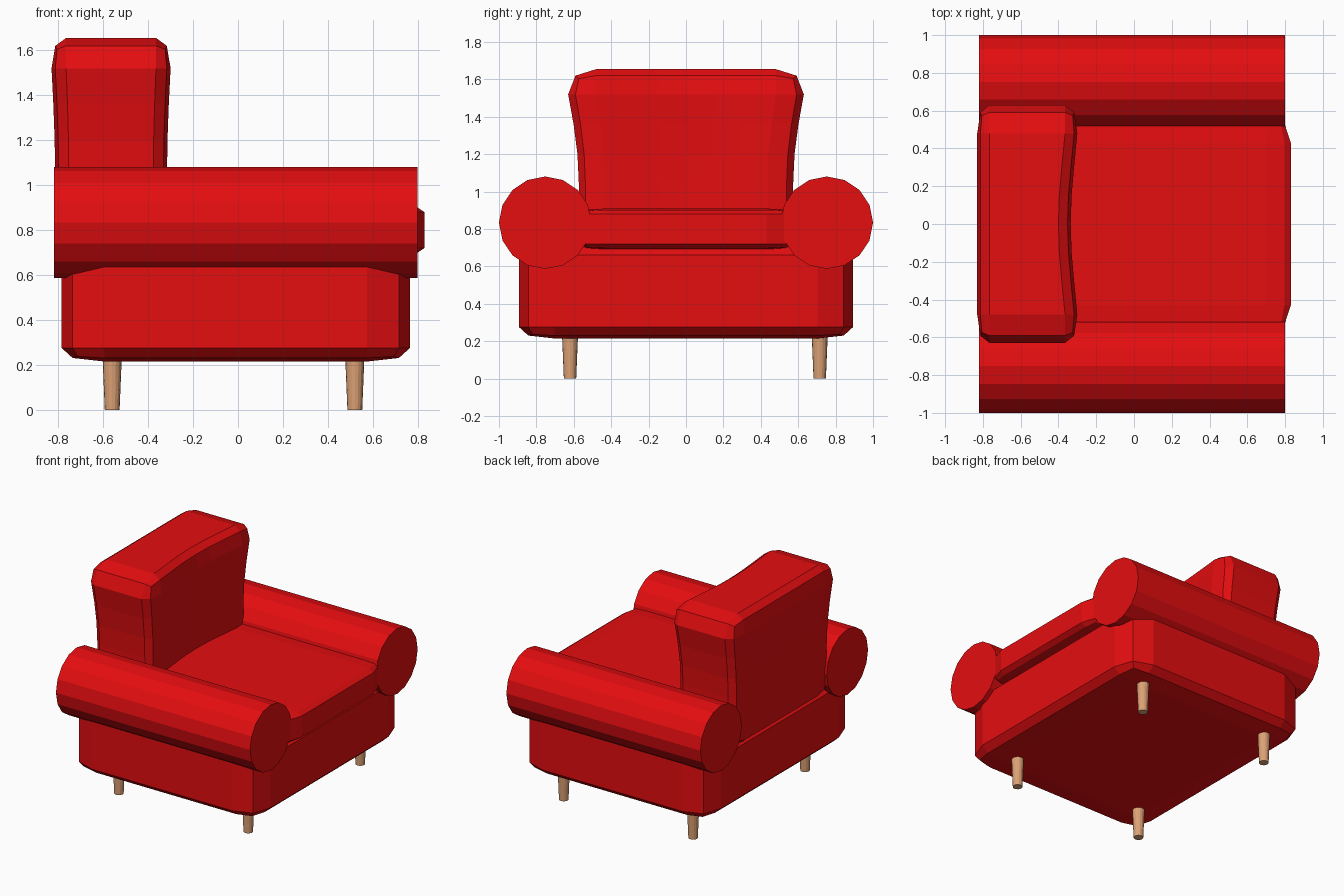
import bpy, bmesh, math
from mathutils import Vector

if "Cube" in bpy.data.objects:
    bpy.data.objects.remove(bpy.data.objects["Cube"])


def material(name, rgb):
    m = bpy.data.materials.new(name)
    m.diffuse_color = (*rgb, 1)
    m.use_nodes = True
    m.node_tree.nodes["Principled BSDF"].inputs["Base Color"].default_value = m.diffuse_color
    return m


RED = material("red fabric", (0.78, 0.004, 0.005))
WOOD = material("light wood", (0.72, 0.36, 0.18))


def finish(name, bm, mat):
    bmesh.ops.recalc_face_normals(bm, faces=bm.faces[:])
    me = bpy.data.meshes.new(name)
    bm.to_mesh(me)
    bm.free()
    me.materials.append(mat)
    ob = bpy.data.objects.new(name, me)
    bpy.context.collection.objects.link(ob)
    return ob


def bevelled_box(lo, hi, bevel):
    """Box with two-step rounded edges; the bevel size may differ per axis."""
    lo, hi = Vector(lo), Vector(hi)
    mid, size = (lo + hi) / 2, hi - lo
    bm = bmesh.new()
    bmesh.ops.create_cube(bm, size=1)
    for v in bm.verts:
        v.co = Vector([c * s / b for c, s, b in zip(v.co, size, bevel)])
    bmesh.ops.bevel(bm, geom=bm.edges[:], offset=1, segments=2,
                    profile=0.55, affect='EDGES')
    for v in bm.verts:
        v.co = Vector([c * b for c, b in zip(v.co, bevel)]) + mid
    return bm


def cut(bm, axis, values):
    """Add edge loops across the mesh at the given positions."""
    for val in values:
        co, no = Vector(), Vector()
        co[axis], no[axis] = val, 1
        bmesh.ops.bisect_plane(bm, geom=bm.verts[:] + bm.edges[:] + bm.faces[:],
                               plane_co=co, plane_no=no)


def cone(name, radii, start, end, sides, mat):
    """Closed cylinder or taper between two points."""
    a, b = Vector(start), Vector(end)
    bm = bmesh.new()
    bmesh.ops.create_cone(bm, cap_ends=True, segments=sides, radius1=radii[0],
                          radius2=radii[1], depth=(b - a).length)
    rot = Vector((0, 0, 1)).rotation_difference(b - a).to_matrix()
    for v in bm.verts:
        v.co = rot @ v.co + (a + b) / 2
    return finish(name, bm, mat)


# Base
finish("base", bevelled_box((-0.785, -0.892, 0.215), (0.765, 0.892, 0.72),
                            (0.19, 0.19, 0.06)), RED)

# Seat cushion
finish("seat_cushion", bevelled_box((-0.55, -0.57, 0.69), (0.83, 0.57, 0.91),
                                    (0.13, 0.14, 0.03)), RED)

# Backrest, flared towards the top with a slightly hollow front
bm = bevelled_box((-0.83, -0.63, 0.66), (-0.30, 0.63, 1.655), (0.065, 0.15, 0.135))
cut(bm, 2, (1.05, 1.2, 1.36))
cut(bm, 1, (-0.3, -0.15, 0, 0.15, 0.3))
for v in bm.verts:
    x, y, z = v.co
    t = min(max((1.52 - z) / 0.47, 0), 1)
    flare = math.sin(t * math.pi / 2)
    v.co.y = y * (1 - 0.09 * flare)
    v.co.x = -0.565 + (x + 0.565) * (1 - 0.06 * flare)
    if x > -0.5:
        v.co.x -= 0.035 * max(0, math.cos(y / 0.45 * math.pi / 2)) if abs(y) < 0.45 else 0
finish("backrest", bm, RED)

# Round arms and legs on both sides
for side, s, leg_y in (("right", -1, -0.62), ("left", 1, 0.715)):
    cone(side + "_arm", (0.247, 0.247), (-0.82, s * 0.753, 0.834),
         (0.80, s * 0.753, 0.834), 16, RED)
    for end, x in (("front", 0.52), ("back", -0.56)):
        leg = cone(f"{end}_{side}_leg", (0.033, 0.043), (x, leg_y, 0),
                   (x, leg_y, 0.24), 16, WOOD)
